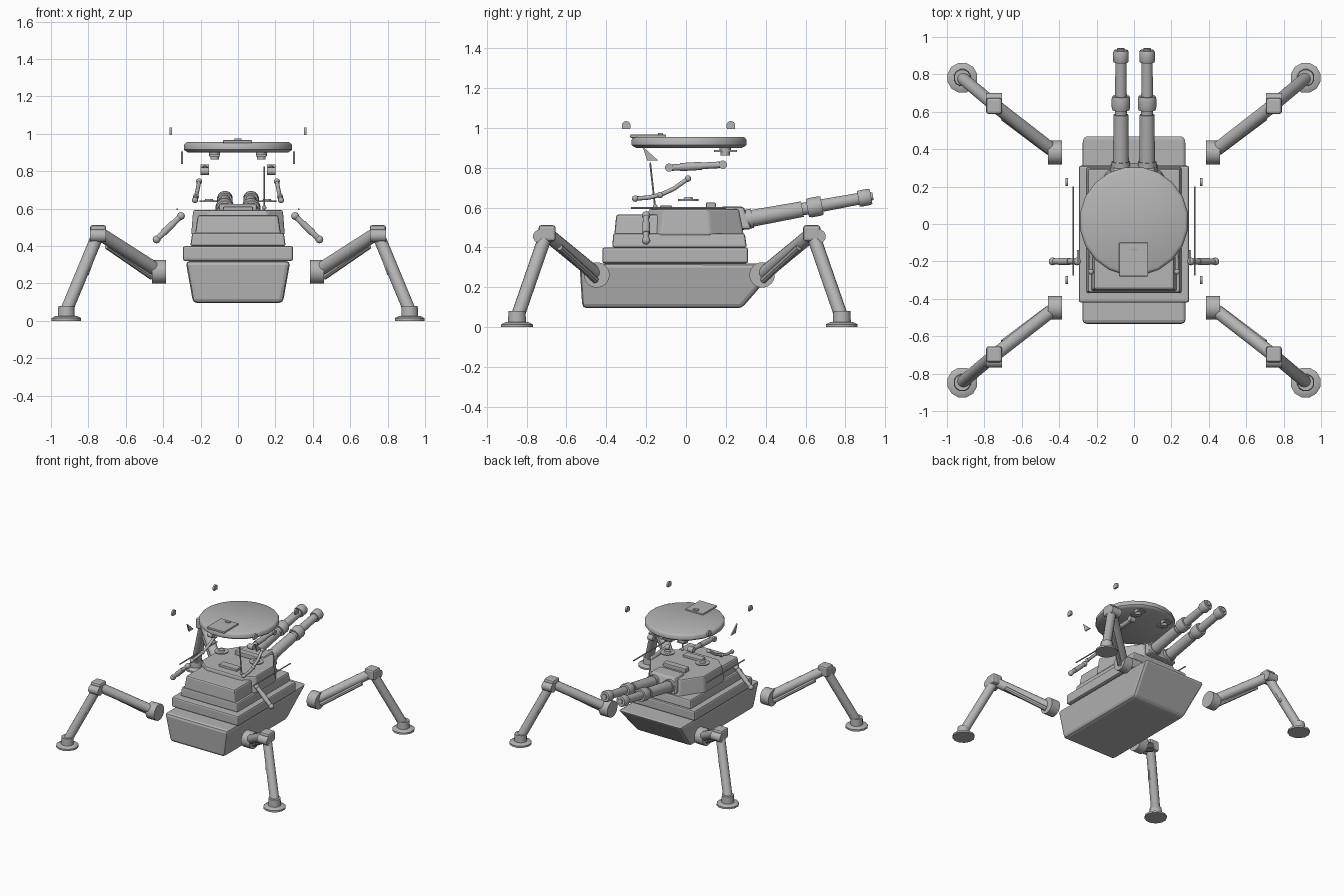
import bpy, bmesh, math
from mathutils import Vector

if "Cube" in bpy.data.objects:
    bpy.data.objects.remove(bpy.data.objects["Cube"])

grey = bpy.data.materials.new("armour grey")
grey.diffuse_color = (0.46, 0.46, 0.46, 1)
grey.use_nodes = True
grey.node_tree.nodes["Principled BSDF"].inputs["Base Color"].default_value = grey.diffuse_color


def finish(name, bm, bevel=0.0, smooth=False):
    bmesh.ops.recalc_face_normals(bm, faces=bm.faces)
    me = bpy.data.meshes.new(name)
    bm.to_mesh(me)
    bm.free()
    me.materials.append(grey)
    ob = bpy.data.objects.new(name, me)
    bpy.context.collection.objects.link(ob)
    if bevel:
        m = ob.modifiers.new("bevel", 'BEVEL')
        m.width, m.segments, m.limit_method = bevel, 2, 'ANGLE'
    if smooth:
        bpy.ops.object.select_all(action='DESELECT')
        ob.select_set(True)
        bpy.context.view_layer.objects.active = ob
        bpy.ops.object.shade_smooth_by_angle(angle=math.radians(35))
    return ob


def loft(name, bottom, top, bevel=0.0):
    """Solid between two matching closed loops of 3D points."""
    bm = bmesh.new()
    a = [bm.verts.new(p) for p in bottom]
    b = [bm.verts.new(p) for p in top]
    n = len(a)
    bm.faces.new(a[::-1])
    bm.faces.new(b)
    for i in range(n):
        j = (i + 1) % n
        bm.faces.new((a[i], a[j], b[j], b[i]))
    return finish(name, bm, bevel)


def rect(x0, x1, y0, y1, z):
    return [(x0, y0, z), (x1, y0, z), (x1, y1, z), (x0, y1, z)]


def box(name, x0, x1, y0, y1, z0, z1, bevel=0.0):
    return loft(name, rect(x0, x1, y0, y1, z0), rect(x0, x1, y0, y1, z1), bevel)


def lathe(name, start, direction, profile, sides=16):
    """Stack of rings (distance, radius) along a direction, capped at both ends."""
    q = Vector(direction).to_track_quat('Z', 'Y')
    bm = bmesh.new()
    rings = []
    for d, r in profile:
        rings.append([bm.verts.new(Vector(start) + q @ Vector((
            r * math.cos(2 * math.pi * (i + .5) / sides),
            r * math.sin(2 * math.pi * (i + .5) / sides), d))) for i in range(sides)])
    bm.faces.new(rings[0][::-1])
    bm.faces.new(rings[-1])
    for a, b in zip(rings, rings[1:]):
        for i in range(sides):
            j = (i + 1) % sides
            bm.faces.new((a[i], a[j], b[j], b[i]))
    return finish(name, bm, smooth=True)


def rod(name, p, q, r, sides=12):
    d = Vector(q) - Vector(p)
    return lathe(name, p, d, [(0, r), (d.length, r)], sides)


def ball(name, p, r):
    bm = bmesh.new()
    bmesh.ops.create_uvsphere(bm, u_segments=12, v_segments=8, radius=r)
    bmesh.ops.translate(bm, verts=bm.verts, vec=p)
    return finish(name, bm, smooth=True)


# Hull and stepped decks
loft("hull", rect(-.24, .24, -.52, .28, .095), rect(-.28, .28, -.535, .475, .32), .022)
box("main_deck", -.295, .295, -.42, .312, .32, .40, .012)
loft("upper_deck", rect(-.255, .255, -.37, .305, .40), rect(-.245, .245, -.365, .295, .47), .01)
loft("rear_housing", rect(-.23, .23, -.36, -.08, .46), rect(-.215, .215, -.35, -.08, .565), .012)

# Turret: tapered octagon
def octagon(k, z):
    pts = [(.25, -.13), (.25, .12), (.14, .29), (-.14, .29),
           (-.25, .12), (-.25, -.13), (-.16, -.21), (.16, -.21)]
    return [(x * k, .03 + (y - .03) * (k - .06 if k < 1 else 1), z) for x, y in pts]

loft("turret", octagon(1, .46), octagon(.96, .592), .01)
box("turret_vent", -.10, .10, .10, .15, .59, .625, .006)
box("turret_rear_vent", -.08, .08, -.13, -.07, .585, .61, .005)
loft("gun_mantlet", rect(-.13, .13, .17, .33, .49), rect(-.11, .11, .17, .29, .605), .015)

# Twin guns
aim = (0, .984, .18)
for s in (-1, 1):
    lathe("gun_barrel", (s * .07, .25, .531), aim, [
        (0, .05), (.085, .05), (.085, .043), (.34, .04), (.34, .032), (.365, .032),
        (.365, .046), (.38, .05), (.425, .05), (.44, .046), (.44, .032), (.625, .03),
        (.625, .039), (.632, .042), (.68, .042), (.69, .037), (.69, .02), (.70, .02)])

# Four legs, mirrored about x = 0 and y = -0.033
for sx in (-1, 1):
    for sy in (-1, 1):
        def P(x, y, z):
            return Vector((sx * x, -.033 + sy * y, z))
        hip, knee, ankle = P(.42, .415, .262), P(.745, .668, .47), P(.915, .81, .06)
        rod("hip_joint", P(.385, .415, .262), P(.46, .415, .262), .064, 20)
        rod("upper_leg", hip, knee, .036, 14)
        k = P(.748, .664, 0)
        box("knee_joint", k.x - .043, k.x + .043, k.y - .043, k.y + .043, .43, .512, .014)
        rod("knee_pin", P(.705, .70, .455), P(.79, .70, .455), .035)
        rod("lower_leg", knee, ankle, .034, 14)
        rod("upper_piston", P(.46, .42, .235), P(.70, .60, .40), .017, 8)
        rod("lower_piston", P(.75, .68, .42), P(.81, .75, .25), .014, 8)
        f = P(.918, .815, 0)
        lathe("foot", f, (0, 0, 1), [(0, .082), (.014, .082), (.025, .06),
                                     (.025, .047), (.08, .044)], 12)

# Floating roof disc with hatch
c = (0, .015, .90)
lathe("roof_disc", c, (0, 0, 1), [(0, .27), (.008, .285), (.015, .292),
                                  (.04, .292), (.05, .285), (.055, .275)], 20)
box("roof_hatch", -.08, .075, -.28, -.10, .95, .966, .004)
box("hatch_handle", -.02, .02, -.14, -.115, .96, .975, .003)
for s in (-1, 1):
    lathe("roof_mount", (s * .125, .197, .862), (0, 0, 1),
          [(0, .024), (.02, .024), (.02, .03), (.04, .03)], 12)
    box("mount_rail", s * .125 - .028, s * .125 + .028, .14, .255, .878, .888)

# Small detached fittings on both sides
for s in (-1, 1):
    # Straight roof strut
    rod("roof_strut", (s * .178, -.08, .80), (s * .178, .18, .815), .017)
    rod("strut_sleeve", (s * .178, -.03, .803), (s * .178, .08, .809), .021)
    for y, z in ((-.085, .80), (.185, .815)):
        rod("strut_end", (s * .155, y, z), (s * .20, y, z), .021)

    # Bent hose
    cu = bpy.data.curves.new("bent_hose", 'CURVE')
    cu.dimensions, cu.bevel_depth, cu.bevel_resolution, cu.use_fill_caps = '3D', .011, 2, True
    sp = cu.splines.new('POLY')
    path = [(.23, -.255, .645), (.23, -.19, .65), (.225, -.13, .663),
            (.217, -.06, .695), (.208, .01, .745)]
    sp.points.add(len(path) - 1)
    for pt, (x, y, z) in zip(sp.points, path):
        pt.co = (s * x, y, z, 1)
    cu.materials.append(grey)
    bpy.context.collection.objects.link(bpy.data.objects.new("bent_hose", cu))
    for x, y, z in (path[0], path[2], path[-1]):
        ball("hose_end", (s * x, y, z), .016)

    # Side arm
    a, b = (s * .305, -.2, .56), (s * .435, -.2, .435)
    rod("side_arm", a, b, .016)
    rod("side_arm_sleeve", (s * .345, -.2, .522), (s * .40, -.2, .469), .019)
    ball("side_arm_joint", a, .021)
    ball("side_arm_tip", b, .021)

    # Side rail, small round hatch, fin, marker plates
    rod("side_rail", (s * .325, -.275, .597), (s * .325, .20, .597), .005, 8)
    lathe("round_hatch", (s * .155, .012, .634), (0, 0, 1),
          [(0, .052), (.008, .052), (.008, .025), (.018, .02)], 16)
    tri = [(-.217, .905), (-.14, .837), (-.195, .837)]
    loft("fin", [(s * .295, y, z) for y, z in tri], [(s * .305, y, z) for y, z in tri])
    for y in (-.30, .225):
        arc = [(y + .022 * math.cos(t * math.pi / 8), 1.012 + .022 * math.sin(t * math.pi / 8))
               for t in range(9)] + [(y - .02, .993), (y + .02, .993)]
        loft("marker_lamp", [(s * .353, u, v) for u, v in arc],
             [(s * .367, u, v) for u, v in arc])

# Antenna
rod("antenna", (.14, -.155, .60), (.14, -.18, .825), .005, 8)
ball("antenna_base", (.14, -.155, .605), .012)
